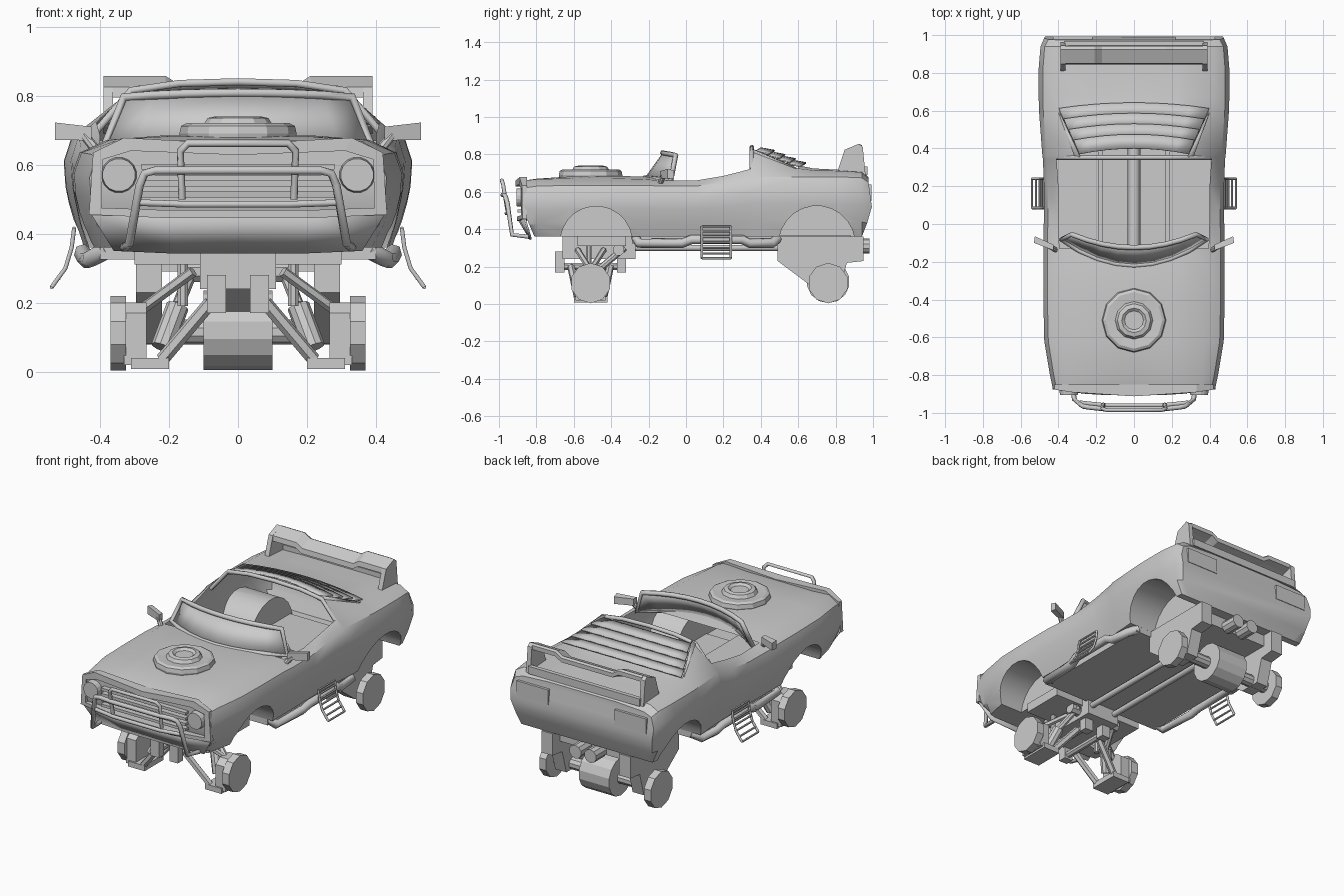
import bpy, bmesh, math
from mathutils import Vector

if "Cube" in bpy.data.objects:
    bpy.data.objects.remove(bpy.data.objects["Cube"])

SIDES = ((-1, "left"), (1, "right"))

def mesh(name, verts, faces, smooth=None):
    me = bpy.data.meshes.new(name)
    me.from_pydata([tuple(v) for v in verts], [], faces)
    bm = bmesh.new(); bm.from_mesh(me)
    bmesh.ops.recalc_face_normals(bm, faces=bm.faces)
    bm.to_mesh(me); bm.free()
    ob = bpy.data.objects.new(name, me)
    bpy.context.collection.objects.link(ob)
    if smooth:
        shade(ob, smooth)
    return ob

def activate(ob):
    bpy.ops.object.select_all(action='DESELECT')
    ob.select_set(True)
    bpy.context.view_layer.objects.active = ob

def shade(ob, deg):
    activate(ob)
    bpy.ops.object.shade_smooth_by_angle(angle=math.radians(deg))

def loft(name, rings, closed=False, smooth=None):
    m, n = len(rings[0]), len(rings)
    faces = []
    for a in range(n if closed else n - 1):
        b = (a + 1) % n
        faces += [(a*m+i, a*m+(i+1) % m, b*m+(i+1) % m, b*m+i) for i in range(m)]
    if not closed:  # end caps as strips joining opposite points
        for o in (0, (n - 1) * m):
            for i in range((m + 1) // 2):
                f = list(dict.fromkeys([i, i+1, (m-i-1) % m, (m-i) % m]))
                if len(f) > 2:
                    faces.append([o + k for k in f])
    return mesh(name, [p for r in rings for p in r], faces, smooth)

def strip(name, rows, thick=.008, smooth=30):
    m = len(rows[0])
    f = [(a*m+i, a*m+i+1, (a+1)*m+i+1, (a+1)*m+i) for a in range(len(rows)-1) for i in range(m-1)]
    ob = mesh(name, [p for r in rows for p in r], f, smooth)
    ob.modifiers.new("thickness", 'SOLIDIFY').thickness = thick
    return ob

def prism(name, poly, x0, x1):
    n = len(poly)
    v = [(x, y, z) for x in (x0, x1) for y, z in poly]
    f = [(i, (i+1) % n, n+(i+1) % n, n+i) for i in range(n)] + [tuple(range(n)), tuple(range(n, 2*n))]
    return mesh(name, v, f)

def box(name, x0, x1, y0, y1, z0, z1):
    return prism(name, [(y0, z0), (y1, z0), (y1, z1), (y0, z1)], x0, x1)

def rod(name, p, q, r, n=10, r2=None):
    p, q = Vector(p), Vector(q)
    rot = (q - p).to_track_quat('Z', 'Y')
    ring = lambda c, rr: [c + rot @ Vector((rr*math.cos(2*math.pi*(i+.5)/n), rr*math.sin(2*math.pi*(i+.5)/n), 0)) for i in range(n)]
    return mesh(name, ring(p, r) + ring(q, r2 or r),
                [(i, (i+1) % n, n+(i+1) % n, n+i) for i in range(n)] + [tuple(range(n)), tuple(range(n, 2*n))])

def tube(name, pts, r, cyclic=False):
    cu = bpy.data.curves.new(name, 'CURVE')
    cu.dimensions, cu.bevel_depth, cu.bevel_resolution, cu.use_fill_caps = '3D', r, 1, True
    sp = cu.splines.new('POLY')
    sp.points.add(len(pts) - 1)
    for p, c in zip(sp.points, pts):
        p.co = (*c, 1)
    sp.use_cyclic_u = cyclic
    ob = bpy.data.objects.new(name, cu)
    bpy.context.collection.objects.link(ob)
    activate(ob)
    bpy.ops.object.convert(target='MESH')
    return ob

# Body shell: lofted sections (y, half width, shoulder z, top half width, top z, centre z, sill factor)
stations = [(-.87, .43, .62, .35, .66, .65, .8), (-.8, .445, .63, .36, .667, .67, .87),
            (-.62, .475, .635, .37, .672, .682, .9), (-.4, .48, .635, .38, .672, .685, .9),
            (-.22, .48, .635, .39, .667, .682, .9), (-.13, .48, .63, .395, .66, .668, .9),
            (.05, .477, .63, .4, .66, .66, .9), (.2, .477, .65, .4, .685, .685, .9),
            (.345, .482, .675, .41, .722, .722, .9), (.36, .485, .68, .31, .815, .838, .9),
            (.6, .503, .68, .395, .725, .742, .9), (.68, .505, .68, .42, .715, .725, .9),
            (.82, .505, .68, .42, .712, .718, .9), (.94, .495, .675, .42, .705, .71, .88),
            (.975, .475, .65, .4, .67, .68, .8)]
rings = []
for k, (y, w, zs, wt, zt, zc, wb) in enumerate(stations):
    zb = .36
    z = lambda t: zb + t * (zs - zb)
    half = [(wb*w, zb), (.95*w, z(.25)), (.99*w, z(.55)), (w, z(.78)), (.955*w, zs), (wt, zt), (.55*wt, zc)]
    def yy(zz):
        low = max(0, .5 - zz) / .14
        if k == 0:
            return y + .06 * low
        if k == len(stations) - 1:
            return y + .02 * min(1, max(0, (.66 - zz) / .15)) - .055 * low
        return y
    rings.append([(0, yy(zb), zb)] + [(a, yy(b), b) for a, b in half] + [(0, yy(zc), zc)]
                 + [(-a, yy(b), b) for a, b in reversed(half)])
body = loft("body_shell", rings)
for y, zc, r in ((-.48, .33, .193), (.7, .32, .205)):  # wheel wells
    for s, side in SIDES:
        cut = rod("wheel_well_cutter", (s*.27, y, zc), (s*.6, y, zc), r, 24)
        cut.hide_render = True
        md = body.modifiers.new("well", 'BOOLEAN')
        md.object, md.operation, md.solver = cut, 'DIFFERENCE', 'EXACT'
        activate(body)
        bpy.ops.object.modifier_apply(modifier=md.name)
        bpy.data.objects.remove(cut)
bm = bmesh.new(); bm.from_mesh(body.data)  # open the cabin and the rear window
hole = [f for f in bm.faces if abs((c := f.calc_center_median()).x) < .395 and -.13 < c.y < .6 and c.z > .6]
bmesh.ops.delete(bm, geom=hole, context='FACES')
bm.to_mesh(body.data); bm.free()
shade(body, 35)

# Front grille frame, lower valance, bars and headlights
fy = lambda x: -.912 + .035 * (x / .42) ** 2
outer = [(0, .66), (.33, .678), (.42, .635), (.432, .455), (.2, .445), (-.2, .445), (-.432, .455), (-.42, .635), (-.33, .678)]
inner = [(0, .628), (.31, .64), (.392, .615), (.395, .475), (.2, .468), (-.2, .468), (-.395, .475), (-.392, .615), (-.31, .64)]
loft("grille_frame", [[(a, -.85, b), (a, fy(a), b), (c, fy(c), d), (c, -.85, d)]
                      for (a, b), (c, d) in zip(outer, inner)], closed=True)
xs = (-1, -.5, 0, .5, 1)
strip("front_valance", [[(.425*t, fy(.425*t) + .01, .455) for t in xs], [(.36*t, -.835, .35 - .008*(abs(t) < 1)) for t in xs]], .01)
for i in range(4):
    box(f"grille_bar_{i}", -.28, .28, -.9, -.86, .49 + .032*i, .506 + .032*i)
for s, side in SIDES:
    rod("headlight_" + side, (s*.345, -.86, .57), (s*.345, -.905, .57), .053, 16, .048)
    box("tail_light_" + side, s*.22, s*.43, .95, .993, .55, .64)

# Bull bar
tube("bull_bar_main", [(s*x, y, z) for s, seq in ((-1, 1), (1, -1)) for x, y, z in
     [(.33, -.84, .36), (.315, -.93, .37), (.285, -.955, .54), (.27, -.965, .575), (.24, -.97, .583), (.15, -.98, .583)][::seq]], .013)
tube("bull_bar_lower", [(-.29, -.945, .49), (-.15, -.96, .485), (.15, -.96, .485), (.29, -.945, .49)], .011)
tube("bull_bar_hoop", [(s*x, y, z) for s, seq in ((-1, 1), (1, -1)) for x, y, z in
     [(.162, -.955, .5), (.167, -.978, .64), (.145, -.985, .662)][::seq]], .011)

# Round hood intake
prof = [(.165, .665), (.17, .69), (.165, .712), (.15, .72), (.1, .716), (.088, .735), (.065, .74), (.05, .728)]
ringv = [(r*math.cos(a*math.pi/6), -.51 + r*math.sin(a*math.pi/6), z) for r, z in prof for a in range(12)]
mesh("hood_intake", ringv, [(j*12+i, j*12+(i+1) % 12, j*12+12+(i+1) % 12, j*12+12+i) for j in range(7) for i in range(12)]
     + [tuple(range(12)), tuple(range(84, 96))])

# Windshield and its frame
ts = [i/4 - 1 for i in range(9)]
low = [(.385*t, -.22 + .14*t*t, .675 - .015*t*t) for t in ts]
top = [(.33*t, -.125 + .07*t*t, .808 - .012*t*t) for t in ts]
strip("windshield_glass", [low, top])
tube("windshield_frame", low + top[::-1], .014, True)

# Rear roof hoop, window louvres and their frame
tube("roof_hoop", [(-.425, .352, .68), (-.31, .352, .815), (-.17, .352, .835), (0, .352, .84),
                   (.17, .352, .835), (.31, .352, .815), (.425, .352, .68)], .012)
for s, side in SIDES:
    strip("louvre_rail_" + side, [[(s*.285, .355, .83), (s*.385, .57, .74)], [(s*.315, .355, .822), (s*.4, .59, .728)]], .025)
for i in range(4):
    y, w, z = .37 + .056*i, .29 + .026*i, .838 - .022*i
    strip(f"louvre_{i}", [[(w*t, y + .03*(1-t*t), z - .018*t*t) for t in ts],
                          [((w+.03)*t, y + .075 + .03*(1-t*t), z - .014 - .018*t*t) for t in ts]])

# Rear wing with raised ends
wing = []
for x, d in ((-.365, 0), (-.21, 0), (-.17, .025), (.17, .025), (.21, 0), (.365, 0)):
    wing.append([(x, y, z - d) for y, z in ((.845, .795), (.85, .825), (.925, .857), (.94, .85), (.94, .825), (.9, .815))])
loft("rear_wing", wing)
box("rear_wing_lower_lip", -.37, .37, .945, .97, .69, .735)
for s, side in SIDES:
    prism("wing_end_" + side, [(.81, .71), (.848, .825), (.925, .857), (.945, .84), (.96, .69)], s*.362, s*.39)

# Door mirrors
for s, side in SIDES:
    loft("mirror_" + side, [[(s*.425, -.14, .67), (s*.425, -.11, .67), (s*.425, -.11, .71), (s*.425, -.14, .71)],
                            [(s*.53, -.1, .672), (s*.525, -.065, .672), (s*.525, -.065, .715), (s*.53, -.1, .722)]])
    rod("mirror_stalk_" + side, (s*.41, -.14, .64), (s*.445, -.12, .685), .014, 8)

# Side pipes and flared foot steps
for s, side in SIDES:
    tube("side_pipe_" + side, [(s*.38, -.27, .355), (s*.43, -.25, .325), (s*.44, -.02, .325), (s*.45, .03, .345), (s*.45, .3, .345),
                               (s*.44, .34, .325), (s*.43, .46, .325), (s*.38, .49, .35)], .026)
    arc = [(.475, .415), (.482, .36), (.5, .3), (.54, .245)]
    for y in (.085, .24):
        tube("step_rail_" + side, [(s*x, y, z) for x, z in arc], .007)
    for x, z in arc + [(.478, .388), (.491, .33), (.52, .27)]:
        rod("step_rung_" + side, (s*x, .085, z), (s*x, .24, z), .006, 6)

# Floor, tunnel and under-body tubes
box("floor_pan", -.4, .4, -.29, .5, .325, .365)
tube("tunnel_tube", [(0, -.2, .4), (0, .45, .4)], .035)
for s, side in SIDES:
    tube("exhaust_" + side, [(s*.08, -.3, .3), (s*.08, .5, .3), (s*.05, .65, .31), (s*.05, .9, .31)], .018)
    rod("exhaust_tip_" + side, (s*.05, .88, .31), (s*.05, .98, .31), .04, 10)
    box("interior_rail_" + side, s*.165, s*.19, -.12, .45, .36, .385)
box("front_subframe", -.11, .11, -.66, -.27, .24, .37)
box("front_crossmember", -.3, .3, -.58, -.32, .31, .365)
box("rear_subframe", -.28, .28, .5, .88, .29, .37)
prism("drive_shaft", [(.45, .34), (.72, .13), (.72, .2), (.5, .36)], -.035, .035)

# Rear axle, hubs and support plates
rod("differential", (-.1, .76, .12), (.1, .76, .12), .115, 14)
rod("rear_axle", (-.33, .76, .115), (.33, .76, .115), .036, 10)
for s, side in SIDES:
    rod("rear_hub_" + side, (s*.325, .76, .112), (s*.37, .76, .112), .108, 10)
    rod("front_hub_" + side, (s*.325, -.51, .112), (s*.37, -.51, .112), .108, 10)
    prism("rear_arm_" + side, [(.49, .36), (.49, .23), (.69, .08), (.82, .08), (.86, .22), (.95, .23), (.95, .36)], s*.22, s*.295)
    # Front suspension
    prism("knuckle_" + side, [(-.59, .02), (-.43, .02), (-.43, .17), (-.47, .2), (-.55, .2), (-.59, .17)], s*.265, s*.33)
    for y in (-.58, -.44):
        rod("lower_arm_" + side, (s*.08, -.51 + (y+.51)*1.5, .2), (s*.22, y, .035), .02, 6)
        rod("upper_arm_" + side, (s*.13, y, .29), (s*.28, -.51, .18), .016, 6)
    box("lower_arm_foot_" + side, s*.2, s*.31, -.6, -.42, .008, .04)
    rod("shock_body_" + side, (s*.22, -.5, .07), (s*.175, -.46, .19), .033, 10)
    rod("shock_shaft_" + side, (s*.175, -.46, .19), (s*.13, -.33, .3), .018, 8)
    rod("shock_mount_" + side, (s*.11, -.36, .29), (s*.17, -.36, .29), .032, 8)
    box("tow_bracket_" + side, s*.035, s*.09, -.7, -.65, .17, .28)
    rod("subframe_rail_" + side, (s*.063, -.68, .2), (s*.063, -.32, .2), .02, 8)
    box("rail_end_" + side, s*.035, s*.09, -.37, -.32, .17, .27)
    rod("sway_link_" + side, (s*.16, -.52, .19), (s*.16, -.52, .31), .016, 8)
